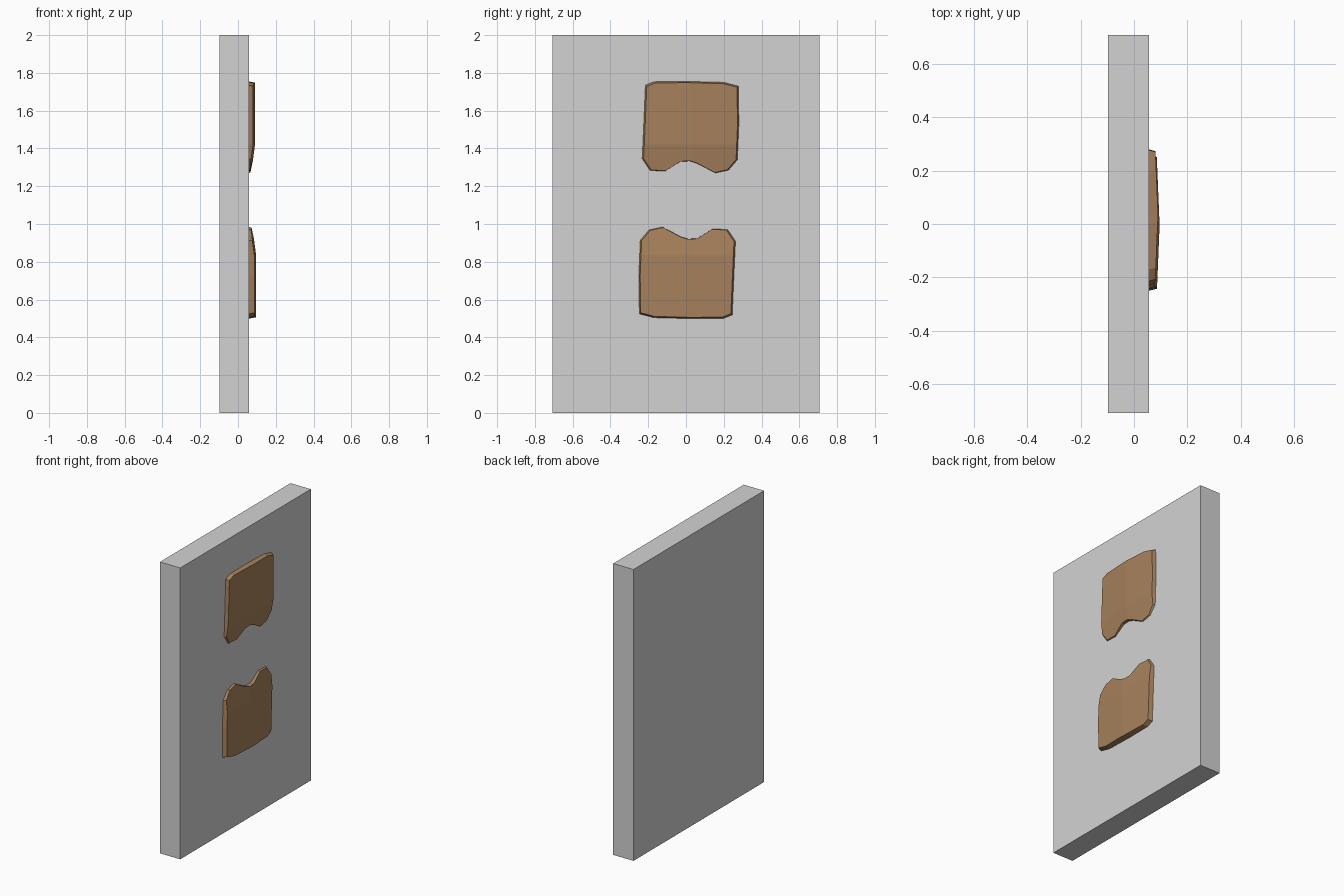
import bpy
import bmesh
from math import radians
from mathutils import Matrix, Vector

cube = bpy.data.objects.get("Cube")
if cube:
    bpy.data.objects.remove(cube, do_unlink=True)


def make_material(name, rgb):
    mat = bpy.data.materials.new(name)
    mat.use_nodes = True
    mat.diffuse_color = (*rgb, 1)
    mat.node_tree.nodes["Principled BSDF"].inputs["Base Color"].default_value = (*rgb, 1)
    return mat


def add_object(name, bm, mat):
    bmesh.ops.recalc_face_normals(bm, faces=bm.faces)
    mesh = bpy.data.meshes.new(name)
    bm.to_mesh(mesh)
    bm.free()
    mesh.materials.append(mat)
    obj = bpy.data.objects.new(name, mesh)
    bpy.context.collection.objects.link(obj)
    return obj


grey = make_material("light grey", (0.65, 0.65, 0.65))
tan = make_material("tan brown", (0.385, 0.217, 0.105))

BOARD_FACE = 0.057

# Upright board
bm = bmesh.new()
bmesh.ops.create_cube(bm, size=1)
bmesh.ops.scale(bm, vec=(0.154, 1.416, 2), verts=bm.verts)
bmesh.ops.translate(bm, vec=(BOARD_FACE - 0.077, 0, 1), verts=bm.verts)
add_object("board", bm, grey)

# Pad outline as (y, z), with a scalloped lower edge
OUTLINE = [(-.215, 1.735), (-.17, 1.753), (0, 1.755), (.2, 1.75), (.277, 1.73),
           (.28, 1.53), (.272, 1.34), (.225, 1.285), (.155, 1.27), (.06, 1.32),
           (.02, 1.333), (-.03, 1.33), (-.11, 1.28), (-.19, 1.283), (-.232, 1.345),
           (-.225, 1.5)]
RIDGE_Y, CREASE_Z = 0.035, 1.42


def front_x(y, z):
    """Front surface: ridged down the middle, thinning below the crease."""
    thinning = max(0, CREASE_Z - z) * 0.13
    return 0.09 - thinning - abs(y - RIDGE_Y) * 0.04


def make_pad(name, turned):
    bm = bmesh.new()
    bm.faces.new([bm.verts.new((BOARD_FACE, y, z)) for y, z in OUTLINE])
    for co, normal in (((0, RIDGE_Y, 0), (0, 1, 0)), ((0, 0, CREASE_Z), (0, 0, 1))):
        bmesh.ops.bisect_plane(bm, geom=bm.verts[:] + bm.edges[:] + bm.faces[:],
                               plane_co=co, plane_no=normal)
    # Raise the front, slightly tapered
    raised = bmesh.ops.extrude_face_region(bm, geom=bm.faces[:])["geom"]
    for v in (g for g in raised if isinstance(g, bmesh.types.BMVert)):
        y, z = v.co.y, v.co.z
        v.co.x = front_x(y, z)
        v.co.y = RIDGE_Y + (y - RIDGE_Y) * 0.97
        v.co.z = CREASE_Z + (z - CREASE_Z) * 0.98
    # The lower pad is the upper one turned half way round
    if turned:
        bmesh.ops.rotate(bm, verts=bm.verts, cent=Vector((0, 0.015, 1.127)),
                         matrix=Matrix.Rotation(radians(180), 3, "X"))
        for v in bm.verts:
            if v.co.x > BOARD_FACE + 0.001:
                v.co.x += 0.006
    return add_object(name, bm, tan)


make_pad("upper_pad", False)
make_pad("lower_pad", True)
